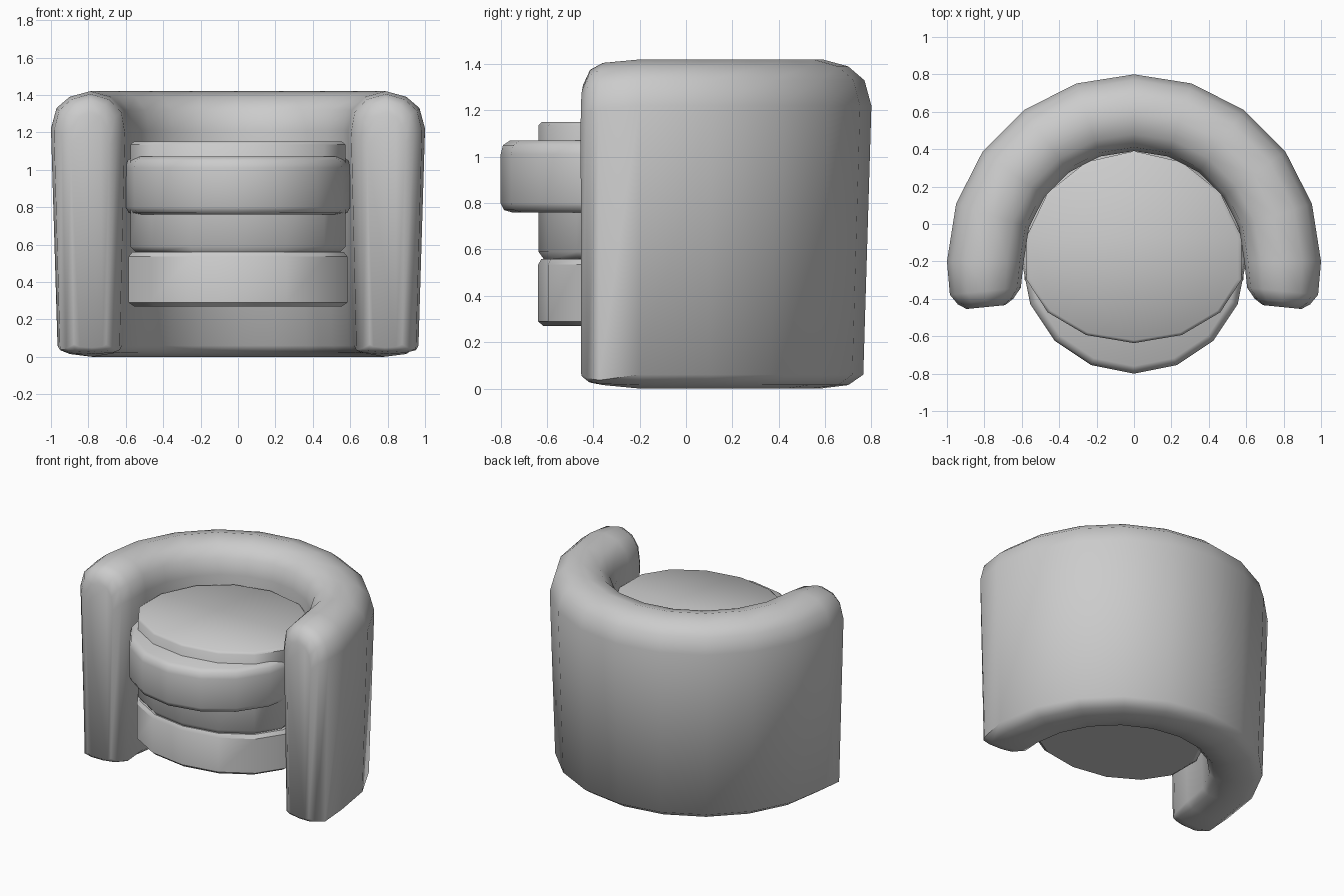
import bpy, bmesh
from math import sin, cos, pi, radians

cube = bpy.data.objects.get("Cube")
if cube:
    bpy.data.objects.remove(cube, do_unlink=True)

CENTRE_Y = -0.2

fabric = bpy.data.materials.new("grey_fabric")
fabric.use_nodes = True
colour = (0.6, 0.6, 0.6, 1)
fabric.diffuse_color = colour
fabric.node_tree.nodes["Principled BSDF"].inputs["Base Color"].default_value = colour


def loft(name, rings, angle):
    """Skin a list of closed rings and cap both ends."""
    bm = bmesh.new()
    loops = [[bm.verts.new(p) for p in ring] for ring in rings]
    for a, b in zip(loops, loops[1:]):
        for i in range(len(a)):
            j = (i + 1) % len(a)
            bm.faces.new((a[i], a[j], b[j], b[i]))
    bm.faces.new(loops[0])
    bm.faces.new(loops[-1])
    bmesh.ops.recalc_face_normals(bm, faces=bm.faces)
    mesh = bpy.data.meshes.new(name)
    bm.to_mesh(mesh)
    bm.free()
    mesh.materials.append(fabric)
    mesh.shade_smooth()
    mesh.set_sharp_from_angle(angle=radians(angle))
    obj = bpy.data.objects.new(name, mesh)
    bpy.context.collection.objects.link(obj)
    return obj


# Wraparound back: rounded upright section (radius, height)
section = [(0.62, 0.06), (0.66, 0.02), (0.78, 0), (0.90, 0.015), (0.965, 0.06),
           (1.0, 1.22), (0.97, 1.33), (0.90, 1.39), (0.79, 1.42),
           (0.68, 1.39), (0.61, 1.32), (0.59, 1.21)]


def arm_ring(side, y, inset, drop):
    """Section of an arm end, shrunk towards its middle."""
    ring = []
    for r, z in section:
        r = 0.79 + (r - 0.79) * (1 - inset / 0.2)
        z = 0.71 + (z - 0.71) * (1 - drop / 0.71)
        ring.append((side * r, y - 0.1 * (r - 0.9), z))
    return ring


ends = [(-0.455, 0.1, 0.11), (-0.425, 0.055, 0.045), (-0.37, 0.015, 0.015)]
rings = [arm_ring(1, *e) for e in ends]
for k in range(11):
    t = pi * k / 10
    rings.append([(r * cos(t), CENTRE_Y + r * sin(t), z) for r, z in section])
rings += [arm_ring(-1, *e) for e in reversed(ends)]
# Undersides of the arm ends stay close to the floor
rings = [[(x, y, min(z, 0.35 * z + 0.01) if z < 0.2 and y < -0.3 else z)
          for x, y, z in ring] for ring in rings]
loft("wraparound_back", rings, 60)


def cushion(name, profile, sides, front, angle=30):
    """Round cushion; front is the depth factor of its front half."""
    rings = []
    for r, z in profile:
        ring = []
        for k in range(sides):
            t = pi / 2 + 2 * pi * k / sides
            y = r * sin(t)
            ring.append((r * cos(t), CENTRE_Y + y * (front if y < 0 else 1), z))
        rings.append(ring)
    return loft(name, rings, angle)


# Stack of cushions between the arms
cushion("lower_drum", [(0.57, 0.27), (0.60, 0.29), (0.60, 0.535), (0.58, 0.56)],
        14, 0.73)
cushion("inner_cushion", [(0.56, 0.56), (0.59, 0.59), (0.59, 1.135), (0.57, 1.15)],
        14, 0.74, 50)
cushion("seat_cushion", [(0.55, 0.76), (0.585, 0.77), (0.60, 0.80), (0.60, 1.01),
                         (0.59, 1.05), (0.56, 1.07)], 16, 1, 50)
